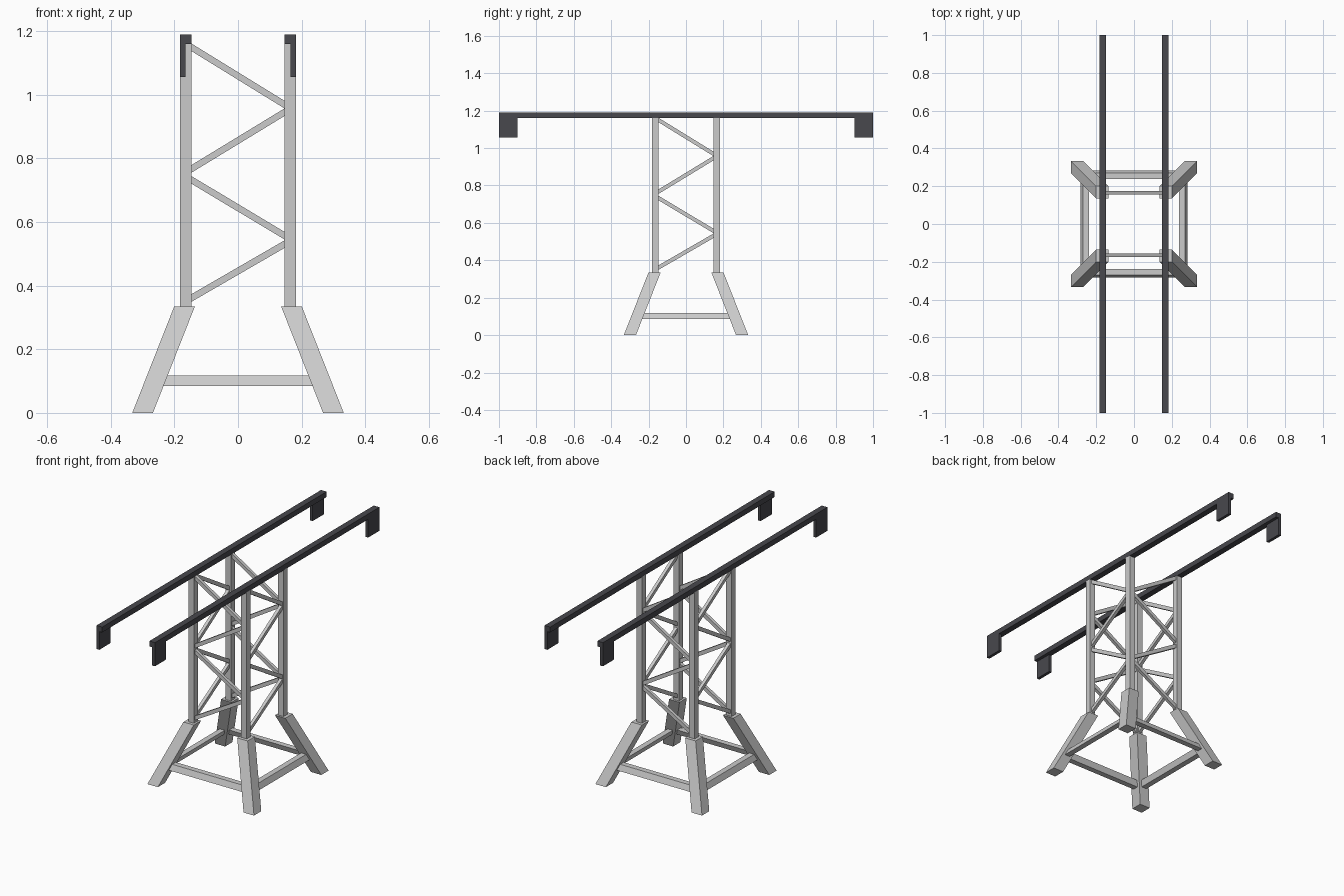
import bpy
from mathutils import Vector

if "Cube" in bpy.data.objects:
    bpy.data.objects.remove(bpy.data.objects["Cube"])

dark = bpy.data.materials.new("dark_metal")
dark.diffuse_color = (0.065, 0.065, 0.075, 1)
dark.use_nodes = True
dark.node_tree.nodes["Principled BSDF"].inputs["Base Color"].default_value = dark.diffuse_color

QUADS = [(3, 2, 1, 0), (4, 5, 6, 7), (0, 1, 5, 4), (1, 2, 6, 5), (2, 3, 7, 6), (3, 0, 4, 7)]


def loft(name, a, b, mat=None):
    """Solid bar between two four-point rings."""
    me = bpy.data.meshes.new(name)
    me.from_pydata([tuple(p) for p in a + b], [], QUADS)
    ob = bpy.data.objects.new(name, me)
    bpy.context.collection.objects.link(ob)
    # outward normals
    import bmesh
    bm = bmesh.new()
    bm.from_mesh(me)
    bmesh.ops.recalc_face_normals(bm, faces=bm.faces)
    bm.to_mesh(me)
    bm.free()
    if mat:
        me.materials.append(mat)
    return ob


def ring(x, y, z, hx, hy):
    return [Vector((x + i * hx, y + j * hy, z)) for i, j in ((-1, -1), (1, -1), (1, 1), (-1, 1))]


def side_point(side, along, out, z):
    """Map a face-local point to one of the four tower sides."""
    axis, s = side
    return Vector((along, s * out, z)) if axis == "y" else Vector((s * out, along, z))


LEG_H, FOOT, TOP, COL = 0.335, 0.3, 0.168, 0.1645

# Splayed legs and upright columns
for sx in (-1, 1):
    for sy in (-1, 1):
        loft("splayed_leg", ring(sx * FOOT, sy * FOOT, 0, .0325, .0325),
             ring(sx * TOP, sy * TOP, LEG_H, .0325, .0325))
        loft("column", ring(sx * COL, sy * COL, LEG_H - .005, .0175, .0175),
             ring(sx * COL, sy * COL, 1.162, .0175, .0175))

zigzag = [(-1, 1.15, .969), (1, .946, .767), (-1, .733, .557), (1, .531, .361)]
slope = (FOOT - TOP) / LEG_H

for side in (("y", -1), ("y", 1), ("x", -1), ("x", 1)):
    # Lower cross beam, sheared to follow the leg slope
    prof = []
    for z, d in ((.085, -1), (.085, 1), (.117, 1), (.117, -1)):
        prof.append((FOOT - slope * z + d * .016, z))
    loft("cross_beam", [side_point(side, -.25, o, z) for o, z in prof],
         [side_point(side, .25, o, z) for o, z in prof])
    # Zigzag lattice braces
    for s, z0, z1 in zigzag:
        ext = (z0 - z1) / .294 * .005
        ends = []
        for a, z in ((s * .152, z0 + ext), (-s * .152, z1 - ext)):
            ends.append([side_point(side, a, COL + o, z + h) for o, h in
                         ((-.009, -.012), (.009, -.012), (.009, .012), (-.009, .012))])
        loft("lattice_brace", *ends)

# Top rails with hanging end plates
for s in (-1, 1):
    loft("top_rail", ring(s * COL, 0, 1.16, .0175, 1), ring(s * COL, 0, 1.19, .0175, 1), dark)
    for e in (-1, 1):
        loft("end_plate", ring(s * .1735, e * .95, 1.057, .0085, .05),
             ring(s * .1735, e * .95, 1.16, .0085, .05), dark)
